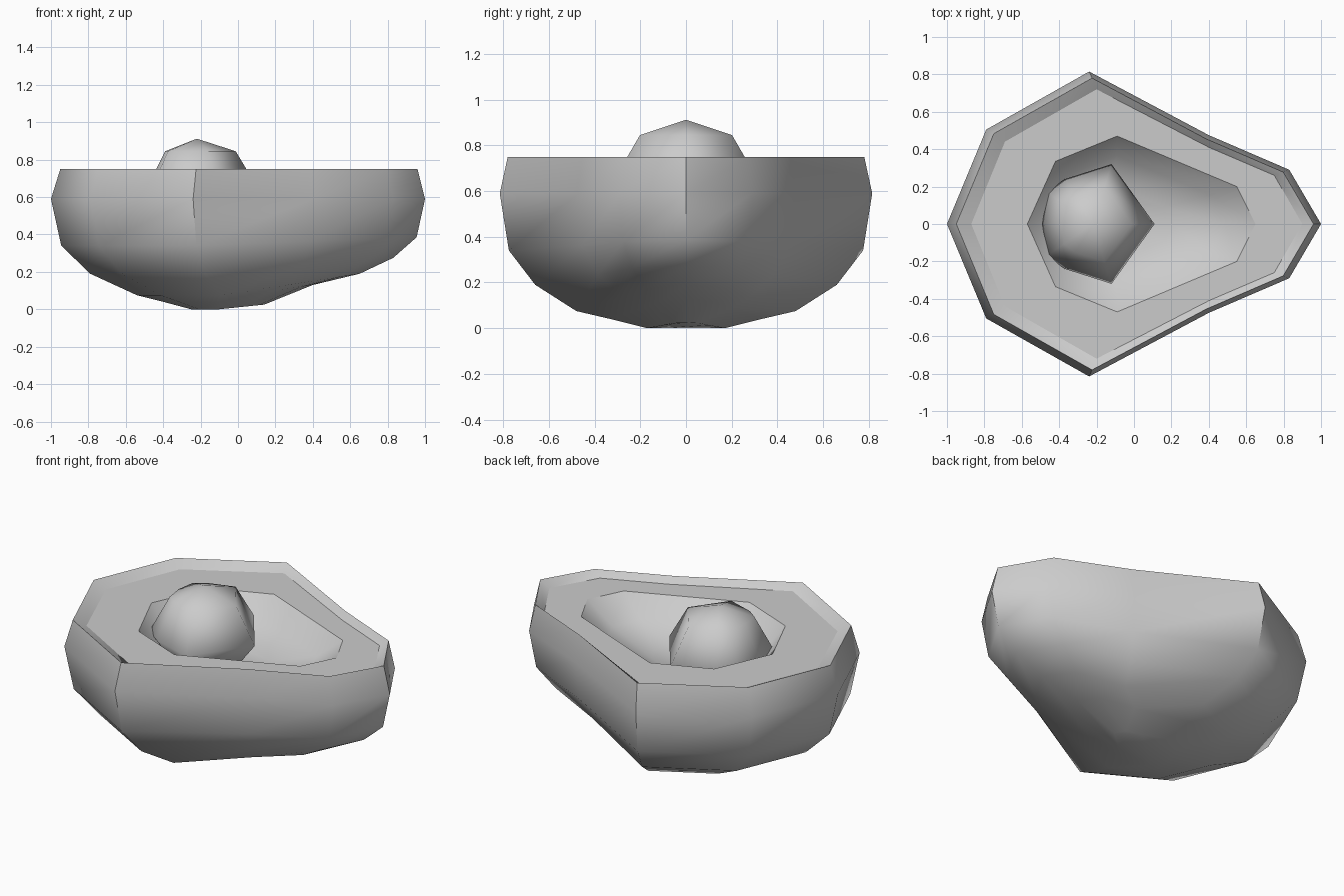
import bpy, bmesh, math

if "Cube" in bpy.data.objects:
    bpy.data.objects.remove(bpy.data.objects["Cube"])


def full(half):
    """Mirror a half outline (first and last point on y = 0) into a closed loop."""
    return half + [(x, -y) for x, y in half[-2:0:-1]]


OUTLINE = full([(1, 0), (.83, .29), (.40, .475), (-.24, .815), (-.79, .505), (-1, 0)])
LIP = full([(.90, 0), (.75, .26), (.40, .41), (-.20, .72), (-.69, .44), (-.87, 0)])
CRATER = full([(.65, 0), (.55, .20), (-.09, .47), (-.42, .335), (-.57, 0)])
PIT = full([(.11, 0), (-.12, .32), (-.37, .24), (-.465, .17), (-.49, 0)])


def ring(xl, xr, ymax, zl, zr):
    """Fit the fruit outline to new extents, rising toward the narrow end."""
    pts = []
    for x, y in OUTLINE:
        t = max(0, (x + .24) / 1.24)
        pts.append((xl + (x + 1) / 2 * (xr - xl), y * ymax / .815, zl + t * (zr - zl)))
    return pts


def flat(loop, z, s=1, cx=0):
    return [(cx + (x - cx) * s, y * s, z) for x, y in loop]


def loft(name, rings, cap_start=False, cap_end=False, tip=None, angle=40):
    bm = bmesh.new()
    loops = [[bm.verts.new(p) for p in r] for r in rings]
    n = len(loops[0])
    for a, b in zip(loops, loops[1:]):
        for i in range(n):
            j = (i + 1) % n
            bm.faces.new((a[i], a[j], b[j], b[i]))
    if cap_start:
        bm.faces.new(loops[0][::-1])
    if cap_end:
        bm.faces.new(loops[-1])
    if tip:
        v = bm.verts.new(tip)
        for i in range(n):
            bm.faces.new((loops[-1][i], loops[-1][(i + 1) % n], v))
    me = bpy.data.meshes.new(name)
    bm.to_mesh(me)
    bm.free()
    ob = bpy.data.objects.new(name, me)
    bpy.context.collection.objects.link(ob)
    bpy.context.view_layer.objects.active = ob
    ob.select_set(True)
    bpy.ops.object.shade_smooth_by_angle(angle=math.radians(angle))
    ob.select_set(False)
    return ob


# Outer skin, from the underside up over the rim to the inner lip
loft("skin", [
    ring(-.25, .14, .17, 0, .025),
    ring(-.40, .40, .33, .04, .13),
    ring(-.54, .65, .48, .075, .19),
    ring(-.79, .83, .66, .19, .275),
    ring(-.945, .955, .775, .34, .385),
    ring(-1, 1, .815, .59, .59),
    ring(-.95, .96, .78, .75, .75),
    flat(LIP, .715),
], cap_start=True, angle=50)

# Flesh surface between the lip and the hollow
bm = bmesh.new()
edges = []
for loop in (LIP, CRATER):
    vs = [bm.verts.new(p) for p in flat(loop, .715)]
    edges += [bm.edges.new((vs[i], vs[(i + 1) % len(vs)])) for i in range(len(vs))]
bmesh.ops.triangle_fill(bm, edges=edges, use_beauty=True, normal=(0, 0, 1))
mesh = bpy.data.meshes.new("flesh")
bm.to_mesh(mesh)
bm.free()
bpy.context.collection.objects.link(bpy.data.objects.new("flesh", mesh))

# Hollow around the pit
loft("hollow", [
    flat(CRATER, .715),
    flat(CRATER, .60, .78, -.1),
    flat(CRATER, .53, .45, -.15),
], cap_end=True)

# Rounded pit resting in the hollow
loft("pit", [
    flat(PIT, .47, .60, -.22),
    flat(PIT, .64),
    flat(PIT, .845, .63, -.22),
], cap_start=True, tip=(-.22, 0, .912), angle=60)
